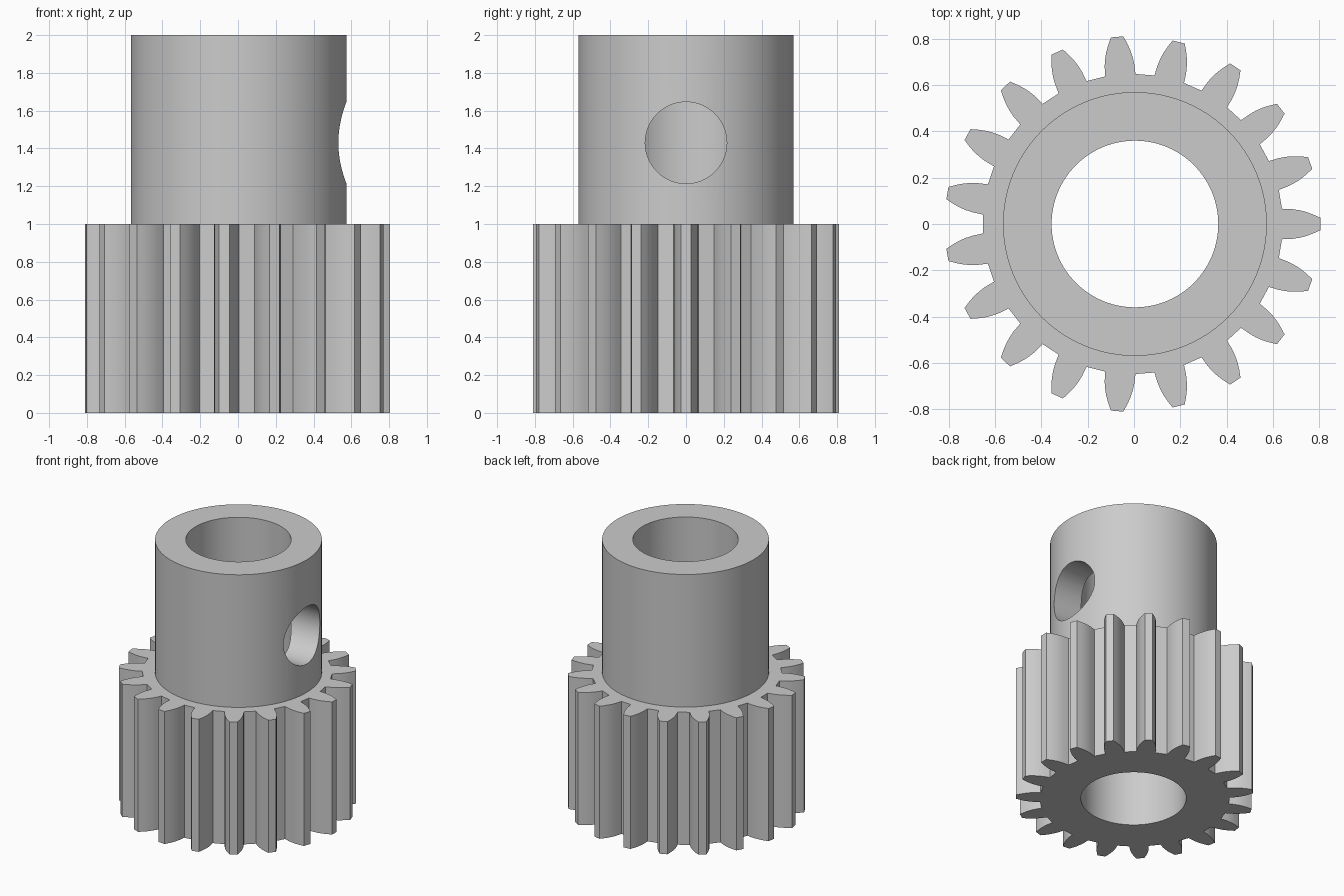
import bpy, bmesh
from math import pi, sin, cos
from mathutils import Matrix

if "Cube" in bpy.data.objects:
    bpy.data.objects.remove(bpy.data.objects["Cube"], do_unlink=True)

TEETH = 19
GEAR_X, HUB_X = -0.006, 0.004      # the hub sits slightly off the gear axis

steel = bpy.data.materials.new("grey_steel")
steel.use_nodes = True
steel.diffuse_color = (0.6, 0.6, 0.6, 1)
steel.node_tree.nodes["Principled BSDF"].inputs["Base Color"].default_value = steel.diffuse_color


def make_object(name, bm):
    bmesh.ops.recalc_face_normals(bm, faces=bm.faces)
    mesh = bpy.data.meshes.new(name)
    bm.to_mesh(mesh)
    bm.free()
    mesh.materials.append(steel)
    obj = bpy.data.objects.new(name, mesh)
    bpy.context.collection.objects.link(obj)
    return obj


def cylinder(name, radius, length, matrix, segments=96):
    bm = bmesh.new()
    bmesh.ops.create_cone(bm, cap_ends=True, segments=segments, radius1=radius,
                          radius2=radius, depth=length, matrix=matrix)
    return make_object(name, bm)


def toothed_prism(name, height):
    # Half a tooth, root to tip: distance from axis and half width
    half = [(0.645, 0.066), (0.69, 0.064), (0.72, 0.0595),
            (0.75, 0.052), (0.78, 0.041), (0.811, 0.027)]
    tooth = [(r, -w) for r, w in half] + [(r, w) for r, w in reversed(half)]
    bm = bmesh.new()
    ring = []
    for i in range(TEETH):
        a = 2 * pi * i / TEETH
        for r, w in tooth:
            ring.append(bm.verts.new((GEAR_X + r * cos(a) - w * sin(a),
                                      r * sin(a) + w * cos(a), 0)))
    base = bm.faces.new(ring)
    top = bmesh.ops.extrude_face_region(bm, geom=[base])["geom"]
    bmesh.ops.translate(bm, vec=(0, 0, height),
                        verts=[v for v in top if isinstance(v, bmesh.types.BMVert)])
    return make_object(name, bm)


def combine(target, other, operation):
    mod = target.modifiers.new(operation.lower(), "BOOLEAN")
    mod.operation, mod.object, mod.solver = operation, other, "EXACT"
    bpy.context.view_layer.objects.active = target
    bpy.ops.object.modifier_apply(modifier=mod.name)
    bpy.data.objects.remove(other, do_unlink=True)


# Toothed body with the plain hub rising from it
pinion = toothed_prism("pinion_gear", 1.0)
hub = cylinder("hub", 0.57, 1.5, Matrix.Translation((HUB_X, 0, 1.25)))
combine(pinion, hub, "UNION")

# Shaft bore, open at both ends
bore = cylinder("bore_cutter", 0.36, 3, Matrix.Translation((HUB_X, 0, 1)))
combine(pinion, bore, "DIFFERENCE")

# Set screw hole through one wall of the hub
screw = cylinder("screw_hole_cutter", 0.216, 1,
                 Matrix.Translation((0.5, 0, 1.43)) @ Matrix.Rotation(pi / 2, 4, "Y"), 64)
combine(pinion, screw, "DIFFERENCE")

bpy.ops.object.select_all(action="DESELECT")
pinion.select_set(True)
bpy.context.view_layer.objects.active = pinion
bpy.ops.object.shade_smooth_by_angle(angle=pi / 6)
